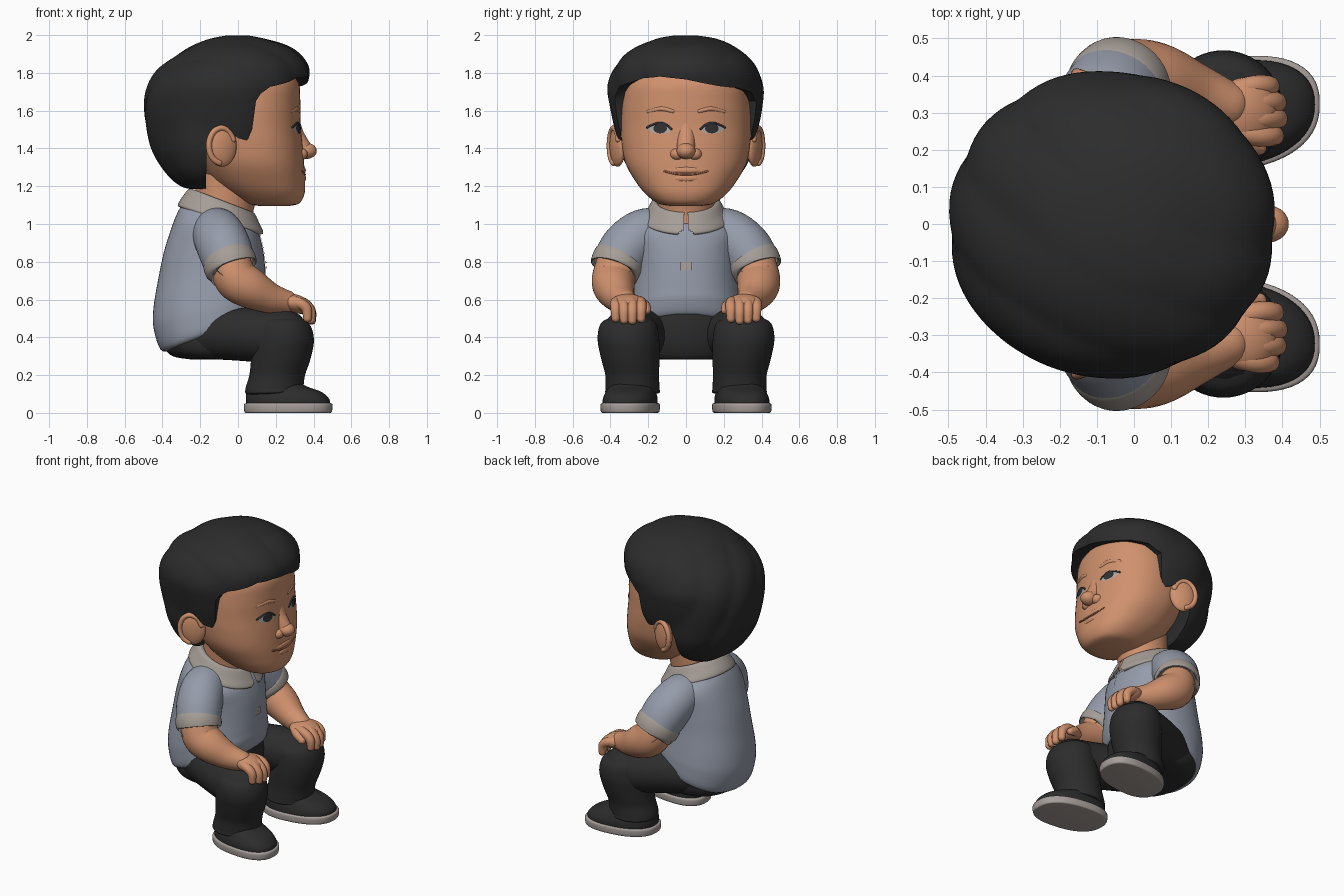
import bpy, bmesh, math
from mathutils import Vector, Matrix, Euler
from mathutils.bvhtree import BVHTree

if "Cube" in bpy.data.objects:
    bpy.data.objects.remove(bpy.data.objects["Cube"])


def material(name, r, g, b):
    m = bpy.data.materials.new(name)
    m.diffuse_color = (r, g, b, 1)
    m.use_nodes = True
    m.node_tree.nodes["Principled BSDF"].inputs["Base Color"].default_value = m.diffuse_color
    return m


SKIN = material("skin", 0.63, 0.285, 0.155)
HAIR = material("hair black", 0.025, 0.025, 0.025)
SHIRT = material("shirt blue grey", 0.30, 0.33, 0.40)
TRIM = material("trim grey", 0.38, 0.34, 0.31)
PANTS = material("trousers black", 0.025, 0.025, 0.025)
SOLE = material("sole grey", 0.38, 0.34, 0.32)
WHITE = material("eye white", 0.42, 0.40, 0.38)
DARK = material("eye dark", 0.03, 0.03, 0.035)
LIP = material("lip brown", 0.40, 0.14, 0.08)


def finish(name, bm, mat, mirror=False, angle=50):
    me = bpy.data.meshes.new(name)
    bm.to_mesh(me)
    bm.free()
    me.materials.append(mat)
    for p in me.polygons:
        p.use_smooth = True
    me.set_sharp_from_angle(angle=math.radians(angle))
    ob = bpy.data.objects.new(name, me)
    bpy.context.collection.objects.link(ob)
    if mirror:
        mod = ob.modifiers.new("mirror", 'MIRROR')
        mod.use_axis = (False, True, False)
    return ob


def spline(rows, k):
    out = []
    for i in range(len(rows) - 1):
        p = [rows[max(i - 1, 0)], rows[i], rows[i + 1], rows[min(i + 2, len(rows) - 1)]]
        for s in range(k):
            t = s / k
            out.append([0.5 * (2 * b + (c - a) * t + (2 * a - 5 * b + 4 * c - d) * t * t
                               + (3 * b - a - 3 * c + d) * t ** 3) for a, b, c, d in zip(*p)])
    out.append(list(rows[-1]))
    return out


def bridge(rings, caps=True):
    bm = bmesh.new()
    vs = [[bm.verts.new(co) for co in r] for r in rings]
    n = len(vs[0])
    for a, b in zip(vs, vs[1:]):
        for i in range(n):
            bm.faces.new((a[i], a[(i + 1) % n], b[(i + 1) % n], b[i]))
    if caps:
        for r in (vs[0], vs[-1]):
            mid = bm.verts.new(sum((v.co for v in r), Vector()) / n)
            for i in range(n):
                bm.faces.new((r[i], r[(i + 1) % n], mid))
    bmesh.ops.recalc_face_normals(bm, faces=bm.faces)
    return bm


def loft(rows, k=5, n=56, p=2.0, yaw=0.0, caps=True):
    """Rows are back x, back z, front x, front z, half width, centre y."""
    rings = []
    for xb, zb, xf, zf, hw, cy in spline([tuple(r) + (0,) * (6 - len(r)) for r in rows], k):
        ring = []
        for i in range(n):
            a = 2 * math.pi * i / n
            c, s = [math.copysign(abs(f) ** (2 / p), f) for f in (math.cos(a), math.sin(a))]
            x = (xb + xf) / 2 + c * (xf - xb) / 2
            ring.append(Vector((x, cy + hw * s + yaw * (x - 0.26), (zb + zf) / 2 + c * (zf - zb) / 2)))
        rings.append(ring)
    return bridge(rings, caps)


def limb(name, pts, mat, mirror=False, rounded=True, n=28, k=5):
    """Tube through (x, y, z, radius) points, with round ends."""
    rows = spline(pts, k)
    cs = [(Vector(r[:3]), r[3]) for r in rows]
    tans = [(cs[min(i + 1, len(cs) - 1)][0] - cs[max(i - 1, 0)][0]).normalized() for i in range(len(cs))]
    sect = [(c, r, t) for (c, r), t in zip(cs, tans)]
    if rounded:
        steps = [math.radians(a) for a in (82, 65, 48, 32, 16)]
        (c0, r0), (c1, r1) = cs[0], cs[-1]
        sect = ([(c0 - tans[0] * r0 * math.sin(a), r0 * math.cos(a), tans[0]) for a in steps] + sect
                + [(c1 + tans[-1] * r1 * math.sin(a), r1 * math.cos(a), tans[-1]) for a in reversed(steps)])
    u = tans[0].orthogonal()
    rings = []
    for c, r, t in sect:
        u = (u - t * u.dot(t)).normalized()
        w = t.cross(u)
        rings.append([c + (u * math.cos(2 * math.pi * i / n) + w * math.sin(2 * math.pi * i / n)) * r
                      for i in range(n)])
    return finish(name, bridge(rings), mat, mirror)


def ball(name, loc, size, mat, mirror=False, rot=(0, 0, 0)):
    bm = bmesh.new()
    m = Matrix.LocRotScale(Vector(loc), Euler(rot), Vector(size))
    bmesh.ops.create_uvsphere(bm, u_segments=32, v_segments=20, radius=1, matrix=m)
    return finish(name, bm, mat, mirror)


def decal(name, tree, outline, mat, off, mirror=False):
    """Thin plate laid on the front of a surface; outline in (y, z)."""
    n = len(outline)
    cy, cz = sum(p[0] for p in outline) / n, sum(p[1] for p in outline) / n
    rings = []
    for f in (1, 0.75, 0.5, 0.25, 0.02):
        ring = []
        for y, z in outline:
            y, z = cy + (y - cy) * f, cz + (z - cz) * f
            ring.append(Vector((front(tree, y, z) + off, y, z)))
        rings.append(ring)
    return finish(name, bridge(rings, False), mat, mirror)


def front(tree, y, z):
    hit = tree.ray_cast(Vector((2, y, z)), Vector((-1, 0, 0)))[0]
    return hit.x if hit else 0.3


def oval(cy, cz, a, b, n=28, tilt=0.0):
    return [(cy + a * math.cos(t), cz + b * math.sin(t) + tilt * a * math.cos(t))
            for t in (2 * math.pi * i / n for i in range(n))]


def rect(y0, y1, z0, z1, m=8):
    c = [(y0, z0), (y1, z0), (y1, z1), (y0, z1)]
    return [(a[0] + (b[0] - a[0]) * i / m, a[1] + (b[1] - a[1]) * i / m)
            for a, b in zip(c, c[1:] + c[:1]) for i in range(m)]


# Head and neck
bm = loft([(.12, 1.095, .27, 1.095, .08), (.03, 1.11, .325, 1.11, .15), (-.06, 1.16, .352, 1.16, .215),
           (-.14, 1.23, .355, 1.23, .27), (-.2, 1.32, .350, 1.32, .32), (-.25, 1.42, .342, 1.42, .34),
           (-.28, 1.52, .332, 1.52, .345), (-.28, 1.64, .33, 1.64, .34), (-.25, 1.75, .32, 1.75, .315),
           (-.2, 1.84, .25, 1.84, .24)], p=2.25, n=72)
FACE = BVHTree.FromBMesh(bm)
finish("head", bm, SKIN)
finish("neck", loft([(-.24, .98, .08, .95, .15), (-.23, 1.1, .08, 1.06, .15), (-.22, 1.28, .12, 1.2, .16)]), SKIN)

# Nose, lips and brows
limb("nose_bridge", [(.275, 0, 1.55, .05), (.298, 0, 1.47, .052), (.345, 0, 1.40, .046)], SKIN)
ball("nose_tip", (.36, 0, 1.387), (.057, .05, .043), SKIN)
ball("nostril", (.333, .046, 1.37), (.036, .038, .032), SKIN, True)
ball("upper_lip", (.337, 0, 1.284), (.022, .085, .022), SKIN)
ball("lower_lip", (.337, 0, 1.242), (.024, .075, .024), SKIN)
limb("mouth_line", [(front(FACE, y, z) + x, y, z, .005) for y, z, x in
                    ((-.115, 1.28, 0), (-.06, 1.266, .001), (0, 1.262, .002), (.06, 1.266, .001),
                     (.115, 1.28, 0))], LIP, n=10)
limb("brow", [(front(FACE, y, z) - .008, y, z, r) for y, z, r in
              ((.07, 1.597, .012), (.13, 1.61, .014), (.2, 1.595, .01))], SKIN, True, n=12)

# Eyes
decal("eye_white", FACE, oval(.14, 1.505, .062, .027, tilt=.06), WHITE, .003, True)
decal("iris", FACE, oval(.137, 1.506, .036, .026), DARK, .006, True)
limb("upper_lash", [(front(FACE, y, z) + .001, y, z, .006) for y, z in
                    ((.078, 1.503), (.11, 1.528), (.15, 1.534), (.205, 1.512))], DARK, True, n=10)

# Ears
ball("ear", (-.085, .362, 1.415), (.082, .034, .112), SKIN, True, (0, 0, -.35))
limb("ear_rim", [(-.088 + .066 * math.cos(a), .380 - .024 * math.cos(a), 1.415 + .093 * math.sin(a), .016)
                 for a in [math.radians(d) for d in range(20, 290, 30)]], SKIN, True, n=12, k=3)

# Hair: a full cap with gentle strands, trimmed along the hairline
bm = loft([(-.25, 1.185, -.15, 1.185, .08), (-.31, 1.205, -.06, 1.205, .2), (-.38, 1.27, .05, 1.27, .29),
           (-.45, 1.38, .2, 1.38, .35), (-.485, 1.5, .3, 1.5, .378), (-.497, 1.62, .34, 1.62, .400),
           (-.48, 1.72, .365, 1.72, .412), (-.43, 1.81, .378, 1.81, .388), (-.345, 1.88, .345, 1.88, .34),
           (-.25, 1.94, .27, 1.94, .255), (-.15, 1.98, .15, 1.98, .16), (-.06, 1.998, .06, 1.998, .06)],
          p=2.1, n=96)
for v in bm.verts:
    d = (v.co - Vector((-.06, 0, 1.6))).normalized()
    wave = abs(math.sin(13 * v.co.y + 6 * v.co.x + 6 * v.co.z)) - .6
    v.co += d * .012 * wave * (1 - abs(d.z) ** 3)
hair = finish("hair", bm, HAIR)
profile = [(.7, 1.75), (.34, 1.77), (.26, 1.785), (.17, 1.775), (.12, 1.74), (.095, 1.65), (.075, 1.5),
           (.05, 1.44), (.0, 1.455), (-.06, 1.50), (-.13, 1.48), (-.165, 1.40), (-.175, 1.0), (.7, 1.0)]
sweep = [(-.6, -.05), (-.36, -.05), (-.29, -.035), (-.22, -.002), (-.14, .012), (0, -.003),
         (.15, -.035), (.3, -.07), (.36, -.08), (.6, -.08)]
bm = bmesh.new()
cuts = [[bm.verts.new((x, y, z + (dz if z > 1.7 else 0))) for x, z in profile] for y, dz in sweep]
for a, b in zip(cuts, cuts[1:]):
    for i in range(len(profile)):
        j = (i + 1) % len(profile)
        bm.faces.new((a[i], a[j], b[j], b[i]))
bm.faces.new(cuts[0])
bm.faces.new(cuts[-1])
bmesh.ops.recalc_face_normals(bm, faces=bm.faces)
bmesh.ops.triangulate(bm, faces=bm.faces)
cutter = finish("hairline_cutter", bm, HAIR, angle=10)
cutter.hide_render = True
mod = hair.modifiers.new("hairline", 'BOOLEAN')
mod.operation, mod.solver, mod.object = 'DIFFERENCE', 'EXACT', cutter
trimmed = bpy.data.meshes.new_from_object(hair.evaluated_get(bpy.context.evaluated_depsgraph_get()))
hair.modifiers.clear()
hair.data = trimmed
hair.data.set_sharp_from_angle(angle=math.radians(45))
bpy.data.objects.remove(cutter)

# Shirt body with a slanted hem
bm = loft([(-.36, .33, .05, .51, .22), (-.41, .335, .12, .52, .292), (-.447, .45, .15, .60, .30),
           (-.447, .56, .15, .66, .292), (-.42, .72, .145, .75, .278), (-.39, .86, .135, .85, .275),
           (-.345, 1.0, .12, .92, .275), (-.31, 1.08, .105, .965, .235), (-.27, 1.14, .08, 1.0, .165),
           (-.24, 1.16, .05, 1.02, .13)], p=2.2)
CHEST = BVHTree.FromBMesh(bm)
finish("shirt", bm, SHIRT)

# Collar, open in a V at the front
bm = loft([(-.22, 1.17, .06, 1.05, .14), (-.255, 1.188, .085, 1.06, .172), (-.29, 1.15, .115, 1.0, .203),
           (-.319, 1.10, .136, .95, .232), (-.295, 1.085, .105, .94, .2)], n=120, caps=False)
gap = [f for f in bm.faces if f.calc_center_median().x > 0 and
       abs(f.calc_center_median().y) < .008 + max(0, .975 - f.calc_center_median().z) * 1.2]
bmesh.ops.delete(bm, geom=gap, context='FACES')
finish("collar", bm, TRIM)
decal("placket", CHEST, rect(-.03, .03, .75, .955), SHIRT, .004)
decal("placket_end", CHEST, rect(-.028, .028, .755, .80), TRIM, .0095)

# Sleeves and cuffs
limb("sleeve", [(-.12, .10, .975, .115), (-.105, .22, .945, .136), (-.075, .305, .878, .142),
                (-.047, .358, .80, .137)], SHIRT, True, rounded=False, n=40)
limb("cuff", [(-.054, .347, .82, .134), (-.047, .357, .802, .142), (-.032, .372, .76, .139),
              (-.030, .374, .755, .12)], TRIM, True, rounded=False, n=40, k=3)

# Arms, hands and fingers resting on the knees
limb("arm", [(-.045, .36, .80, .112), (-.01, .383, .71, .115), (.065, .379, .66, .108), (.165, .35, .61, .083),
             (.25, .322, .588, .064)], SKIN, True, n=32)
ball("hand", (.298, .302, .578), (.088, .094, .05), SKIN, True, (0, .25, -.25))
for i, (y, dx, dz) in enumerate(((.238, -.01, .01), (.284, 0, 0), (.328, -.003, .003), (.372, -.022, .012))):
    limb("finger_%d" % i, [(.29 + dx, .295 + (y - .295) * .8, .59, .03), (.345 + dx, y, .582, .029),
                           (.384 + dx, y, .54 + dz, .028), (.390 + dx, y, .49 + dz, .023)],
         SKIN, True, n=14, k=4)
limb("thumb", [(.24, .265, .585, .032), (.29, .222, .57, .03), (.335, .208, .545, .023)], SKIN, True, n=14)

# Trousers
finish("trouser_seat", loft([(-.25, .283, .05, .283, .1), (-.345, .30, .09, .29, .23), (-.39, .345, .12, .36, .272),
                             (-.40, .41, .13, .46, .265), (-.34, .47, .12, .545, .22)], p=2.3), PANTS)
limb("thigh", [(-.20, .13, .42, .135), (-.05, .2, .42, .14), (.1, .26, .412, .143), (.235, .305, .402, .148)],
     PANTS, True, n=36)
finish("shin", loft([(.14, .51, .3, .51, .08, .305), (.10, .475, .375, .475, .145, .305),
                     (.08, .39, .402, .39, .163, .305), (.07, .29, .385, .29, .155, .295),
                     (.06, .2, .355, .2, .142, .285), (.04, .13, .345, .13, .143, .283),
                     (.045, .10, .335, .11, .14, .283), (.1, .095, .28, .1, .08, .283)]), PANTS, True)

# Shoes and soles
finish("shoe", loft([(.045, .04, .487, .04, .142, .295), (.042, .085, .482, .075, .14, .295),
                     (.05, .13, .44, .112, .125, .293), (.06, .16, .36, .142, .11, .29),
                     (.1, .2, .28, .19, .08, .287)], p=2.3, yaw=.12), PANTS, True)
finish("sole", loft([(.045, 0, .485, 0, .137, .295), (.034, .006, .497, .006, .15, .295),
                     (.032, .044, .5, .044, .152, .295), (.045, .052, .488, .052, .142, .295)],
                    p=2.4, yaw=.12, k=4), SOLE, True)
